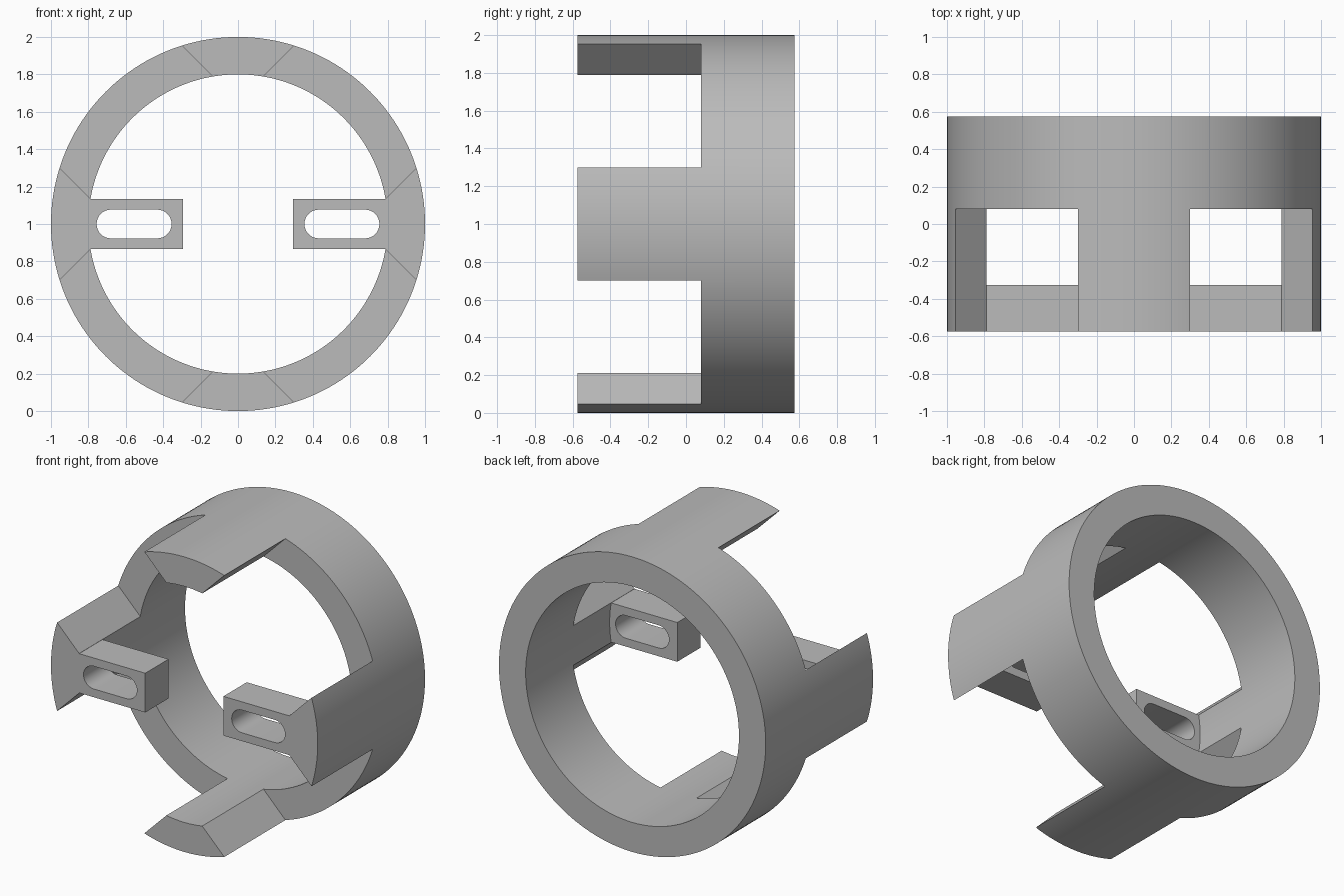
import bpy, bmesh, math
from mathutils import Matrix, Vector

old = bpy.data.objects.get("Cube")
if old:
    bpy.data.objects.remove(old)

CENTRE_Z = 1.0
FRONT, SHOULDER, BACK = -0.575, 0.08, 0.575
SEGMENTS = 160

grey = bpy.data.materials.new("plain grey")
grey.use_nodes = True
grey.diffuse_color = (0.5, 0.5, 0.5, 1)
grey.node_tree.nodes["Principled BSDF"].inputs["Base Color"].default_value = (0.5, 0.5, 0.5, 1)


def finish(name, bm):
    bmesh.ops.recalc_face_normals(bm, faces=bm.faces)
    mesh = bpy.data.meshes.new(name)
    bm.to_mesh(mesh)
    bm.free()
    mesh.materials.append(grey)
    obj = bpy.data.objects.new(name, mesh)
    bpy.context.collection.objects.link(obj)
    return obj


def prism(name, outline, y0, y1, angle=0):
    """Extrude an (x, z) outline along y, turned about the ring axis."""
    bm = bmesh.new()
    face = bm.faces.new([bm.verts.new((x, y0, z)) for x, z in outline])
    side = bmesh.ops.extrude_face_region(bm, geom=[face])["geom"]
    verts = [v for v in side if isinstance(v, bmesh.types.BMVert)]
    bmesh.ops.translate(bm, verts=verts, vec=(0, y1 - y0, 0))
    place = Matrix.Translation((0, 0, CENTRE_Z)) @ Matrix.Rotation(angle, 4, "Y")
    bmesh.ops.transform(bm, matrix=place, verts=bm.verts)
    return finish(name, bm)


def rectangle(x0, x1, half):
    return [(x0, -half), (x1, -half), (x1, half), (x0, half)]


def capsule(x0, x1, r, steps=16):
    arcs = ((x1 - r, -math.pi / 2), (x0 + r, math.pi / 2))
    return [(cx + r * math.cos(start + math.pi * i / steps),
             r * math.sin(start + math.pi * i / steps))
            for cx, start in arcs for i in range(steps + 1)]


def combine(target, tool, operation):
    """Apply a boolean and remove the tool."""
    mod = target.modifiers.new(operation, "BOOLEAN")
    mod.operation, mod.solver, mod.object = operation, "EXACT", tool
    bpy.context.view_layer.update()
    graph = bpy.context.evaluated_depsgraph_get()
    mesh = bpy.data.meshes.new_from_object(target.evaluated_get(graph))
    target.modifiers.clear()
    target.data = mesh
    bpy.data.objects.remove(tool)


# Full-depth tube, lathed about the y axis
bm = bmesh.new()
corners = [(0.8, FRONT), (1.0, FRONT), (1.0, BACK), (0.8, BACK)]
loop = [bm.verts.new((r, y, CENTRE_Z)) for r, y in corners]
edges = [bm.edges.new((loop[i], loop[(i + 1) % 4])) for i in range(4)]
bmesh.ops.spin(bm, geom=loop + edges, cent=Vector((0, 0, CENTRE_Z)), axis=(0, 1, 0),
               angle=math.tau, steps=SEGMENTS, use_merge=True)
bmesh.ops.remove_doubles(bm, verts=bm.verts, dist=0.0001)
ring = finish("ring_with_fingers", bm)

# Two crossed diagonal slots leave four fingers at the front
for sign in (-1, 1):
    slot = prism("finger_gap_cutter", rectangle(-1.3, 1.3, 0.4625),
                 FRONT - 0.1, SHOULDER, sign * math.pi / 4)
    combine(ring, slot, "DIFFERENCE")

# Slotted lugs reaching inward from the side fingers
for turn in (0, math.pi):
    lug = prism("lug", rectangle(0.293, 0.87, 0.133), FRONT, -0.325, turn)
    hole = prism("lug_slot_cutter", capsule(0.355, 0.756, 0.077), -0.7, -0.2, turn)
    combine(lug, hole, "DIFFERENCE")
    combine(ring, lug, "UNION")

# Smooth curved walls, crisp corners
bpy.ops.object.select_all(action="DESELECT")
ring.select_set(True)
bpy.context.view_layer.objects.active = ring
bpy.ops.object.shade_smooth_by_angle(angle=math.radians(30))
